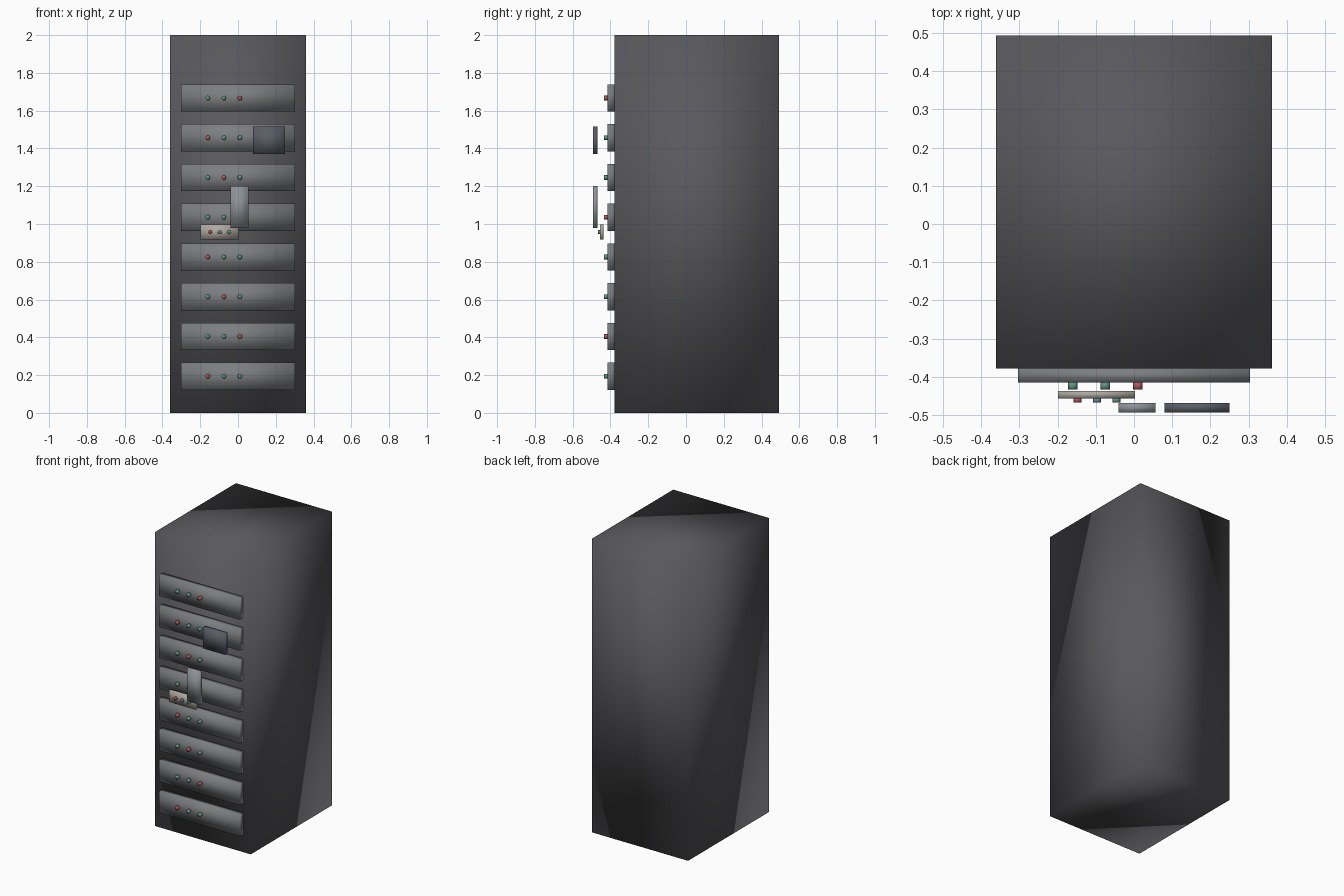
import bpy, math

if "Cube" in bpy.data.objects:
    bpy.data.objects.remove(bpy.data.objects["Cube"])


def material(name, r, g, b):
    m = bpy.data.materials.new(name)
    m.diffuse_color = (r, g, b, 1)
    m.use_nodes = True
    m.node_tree.nodes["Principled BSDF"].inputs["Base Color"].default_value = m.diffuse_color
    return m


DARK = material("dark_metal", 0.10, 0.10, 0.11)
GREY = material("grey_metal", 0.20, 0.21, 0.22)
SCREEN = material("screen_grey", 0.10, 0.11, 0.13)
LIGHT = material("light_metal", 0.27, 0.29, 0.31)
BEIGE = material("beige", 0.42, 0.39, 0.35)
RED = material("red", 0.42, 0.10, 0.12)
GREEN = material("green", 0.12, 0.30, 0.22)
TEAL = material("teal", 0.15, 0.27, 0.32)


def finish(name, mat):
    ob = bpy.context.object
    ob.name = name
    ob.data.materials.append(mat)
    bpy.ops.object.shade_smooth()  # blended shading over the corners
    return ob


def box(name, x, y, z, mat):
    """Box from (min, max) pairs."""
    bpy.ops.mesh.primitive_cube_add(
        size=1, location=[(a + b) / 2 for a, b in (x, y, z)])
    bpy.context.object.scale = [b - a for a, b in (x, y, z)]
    bpy.ops.object.transform_apply(location=False, rotation=False, scale=True)
    return finish(name, mat)


def lamp(name, x, y, z, radius, mat):
    """Short round lamp pointing to the front."""
    bpy.ops.mesh.primitive_cylinder_add(
        vertices=16, radius=radius, depth=y[1] - y[0],
        location=(x, (y[0] + y[1]) / 2, z), rotation=(math.pi / 2, 0, 0))
    return finish(name, mat)


# Tall cabinet
box("cabinet", (-0.361, 0.361), (-0.378, 0.493), (0, 2), DARK)

# Eight rack units, each with three indicator lamps
for i in range(8):
    z = 0.194 + i * 0.2104
    box(f"rack_unit_{i}", (-0.303, 0.303), (-0.415, -0.378),
        (z - 0.072, z + 0.072), GREY)
    for j in range(3):
        lamp(f"lamp_{i}_{j}", -0.16 + j * 0.085, (-0.433, -0.413), z,
             0.0122, RED if (i + j) % 3 == 0 else GREEN)

# Front fittings: screen, handle and small control panel
box("screen", (0.08, 0.25), (-0.493, -0.468), (1.371, 1.515), SCREEN)
box("handle", (-0.04, 0.056), (-0.493, -0.468), (0.98, 1.202), LIGHT)
box("control_panel", (-0.199, 0.002), (-0.456, -0.437), (0.917, 0.997), BEIGE)
for j, mat in enumerate((RED, TEAL, GREEN)):
    lamp(f"control_lamp_{j}", -0.148 + j * 0.051, (-0.467, -0.454), 0.957,
         0.0105, mat)
